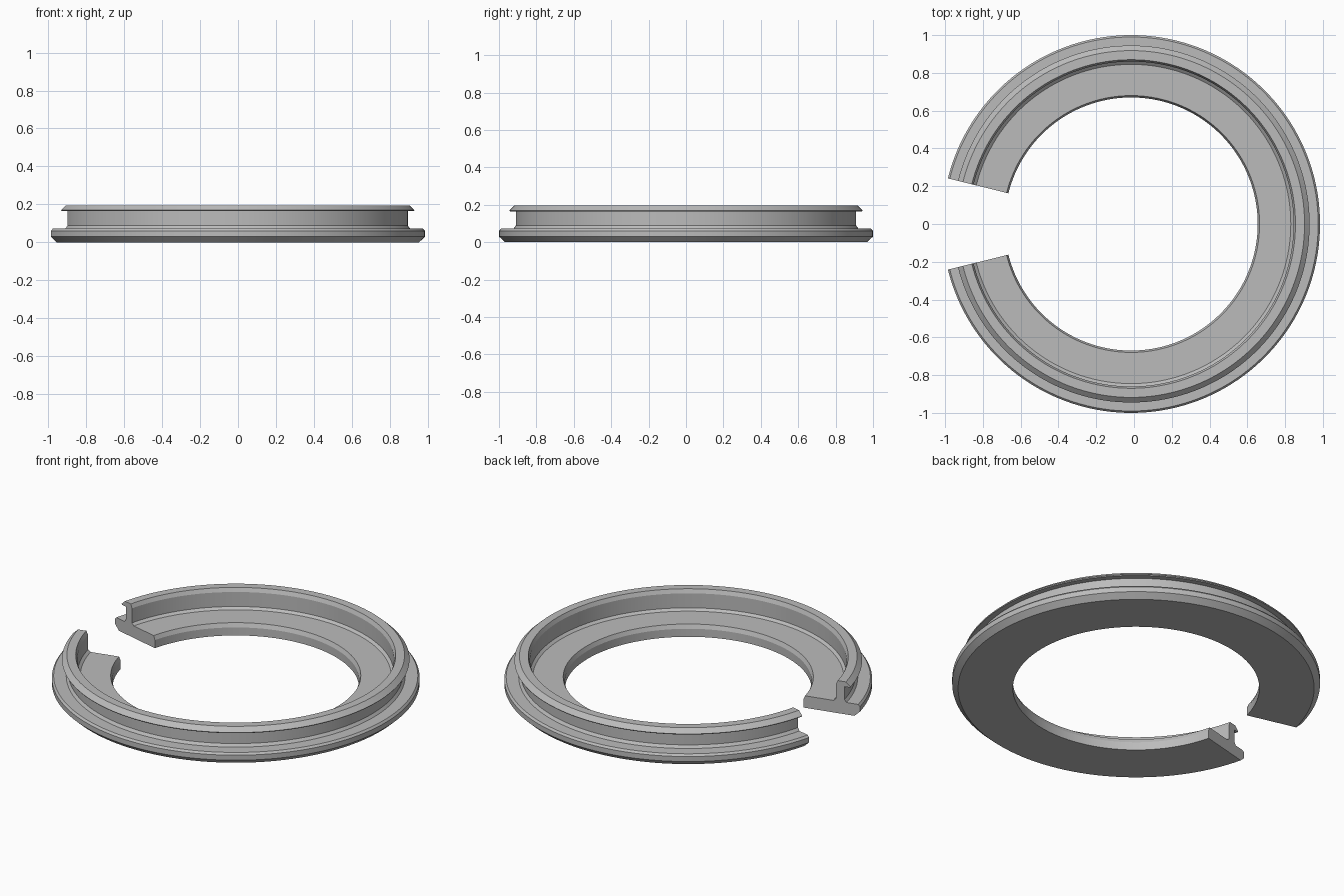
import bpy
import bmesh
from math import radians, cos, sin
from mathutils import Matrix

cube = bpy.data.objects.get("Cube")
if cube:
    bpy.data.objects.remove(cube, do_unlink=True)

HALF_GAP = radians(14)
CENTRE_X = -0.015
SEGMENTS = 144

# Cross-section as (radius, height), counter-clockwise from the inner bottom
PROFILE = [
    (0.67, 0.0), (0.968, 0.0), (1.0, 0.03), (1.0, 0.06), (0.99, 0.072),  # base rim
    (0.922, 0.072), (0.91, 0.088), (0.91, 0.165),                        # outer wall
    (0.942, 0.165), (0.945, 0.17), (0.918, 0.195),                       # lip
    (0.87, 0.195), (0.86, 0.172), (0.86, 0.085), (0.845, 0.072),         # inner wall
    (0.68, 0.072), (0.67, 0.048),                                        # inner edge
]

# Single grey material
grey = bpy.data.materials.new("plain_grey")
grey.use_nodes = True
colour = (0.5, 0.5, 0.5, 1.0)
grey.diffuse_color = colour
grey.node_tree.nodes["Principled BSDF"].inputs["Base Color"].default_value = colour

# Sweep the section round the axis, starting just past the gap at -x
bm = bmesh.new()
start = radians(180) + HALF_GAP
verts = [bm.verts.new((r * cos(start), r * sin(start), z)) for r, z in PROFILE]
edges = [bm.edges.new((a, b)) for a, b in zip(verts, verts[1:] + verts[:1])]
bmesh.ops.spin(bm, geom=verts + edges, cent=(0, 0, 0), axis=(0, 0, 1),
               angle=radians(360) - 2 * HALF_GAP, steps=SEGMENTS)

# Close both cut ends
bmesh.ops.holes_fill(bm, edges=[e for e in bm.edges if e.is_boundary], sides=0)
bmesh.ops.recalc_face_normals(bm, faces=bm.faces)
bmesh.ops.transform(bm, matrix=Matrix.Translation((CENTRE_X, 0, 0)), verts=bm.verts)

mesh = bpy.data.meshes.new("split_ring")
bm.to_mesh(mesh)
bm.free()
mesh.materials.append(grey)
ring = bpy.data.objects.new("split_ring", mesh)
bpy.context.collection.objects.link(ring)

# Smooth round the sweep, sharp along the section corners
bpy.ops.object.select_all(action='DESELECT')
ring.select_set(True)
bpy.context.view_layer.objects.active = ring
bpy.ops.object.shade_smooth_by_angle(angle=radians(20))
